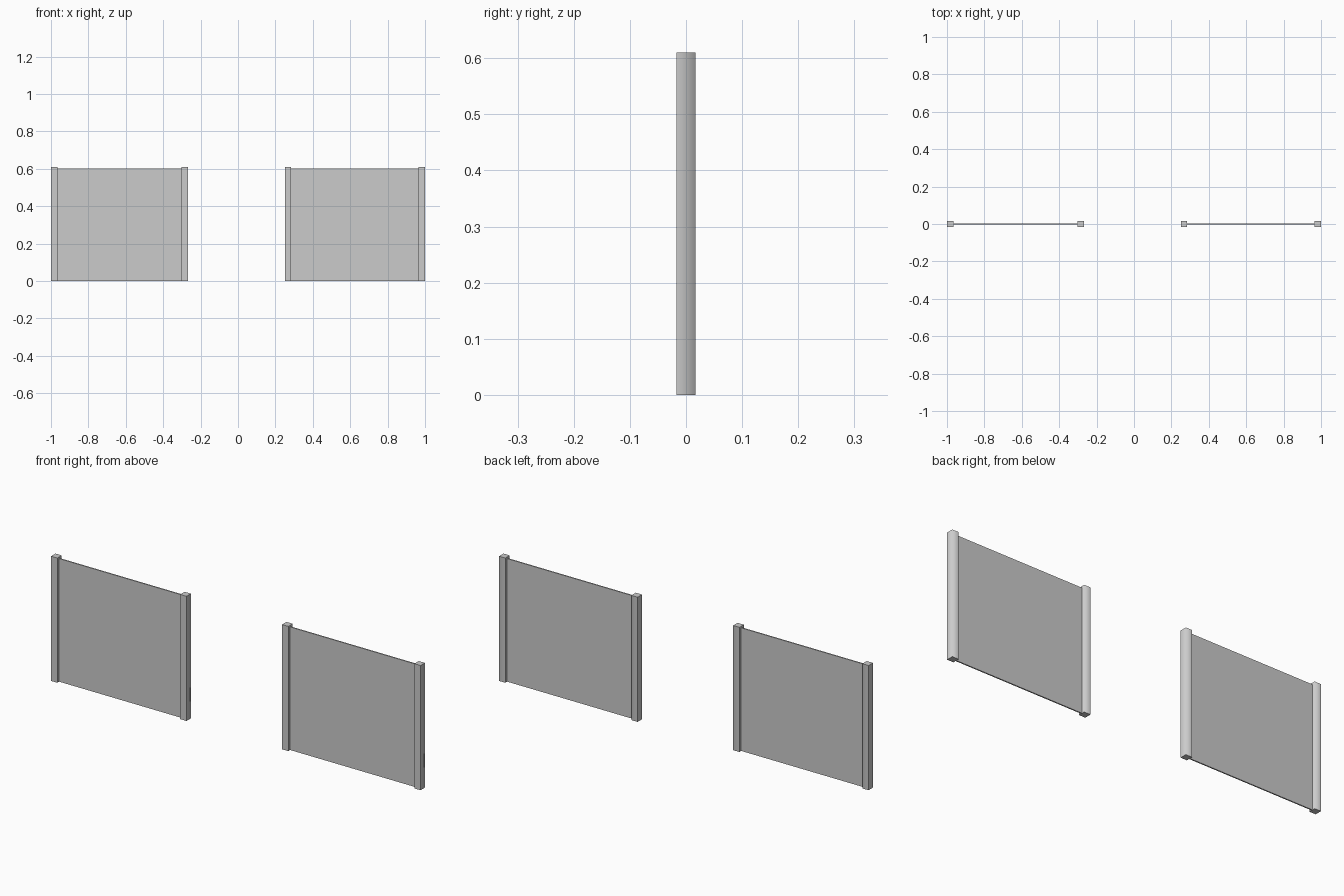
import bpy
import bmesh
from mathutils import Matrix, Vector

old = bpy.data.objects.get("Cube")
if old:
    bpy.data.objects.remove(old, do_unlink=True)

POST = 0.034
POST_HEIGHT = 0.61
PANEL_HEIGHT = 0.602
PANEL_DEPTH = 0.006

grey = bpy.data.materials.new("plain_grey")
grey.use_nodes = True
colour = (0.6, 0.6, 0.6, 1)
grey.diffuse_color = colour
grey.node_tree.nodes["Principled BSDF"].inputs["Base Color"].default_value = colour


def box(name, x, width, depth, height, soft_corner=False):
    """Box standing on the ground, optionally smooth over one back corner."""
    bm = bmesh.new()
    bmesh.ops.create_cube(bm, size=1)
    bmesh.ops.transform(
        bm, verts=bm.verts,
        matrix=Matrix.Translation((0, 0, height / 2)) @ Matrix.Diagonal((width, depth, height, 1)))
    if soft_corner:
        for face in bm.faces:
            face.smooth = True
        for edge in bm.edges:
            edge.smooth = all(v.co.x > 0 and v.co.y > 0 for v in edge.verts)
    mesh = bpy.data.meshes.new(name)
    bm.to_mesh(mesh)
    bm.free()
    mesh.materials.append(grey)
    obj = bpy.data.objects.new(name, mesh)
    obj.location = Vector((x, 0, 0))
    bpy.context.collection.objects.link(obj)
    return obj


# Two fence sections, each a thin panel held between two square posts
for side, start, end in (("right", -0.983, -0.284), ("left", 0.267, 0.983)):
    box(f"{side}_panel", (start + end) / 2, end - start, PANEL_DEPTH, PANEL_HEIGHT)
    box(f"{side}_post_a", start, POST, POST, POST_HEIGHT, soft_corner=True)
    box(f"{side}_post_b", end, POST, POST, POST_HEIGHT, soft_corner=True)
